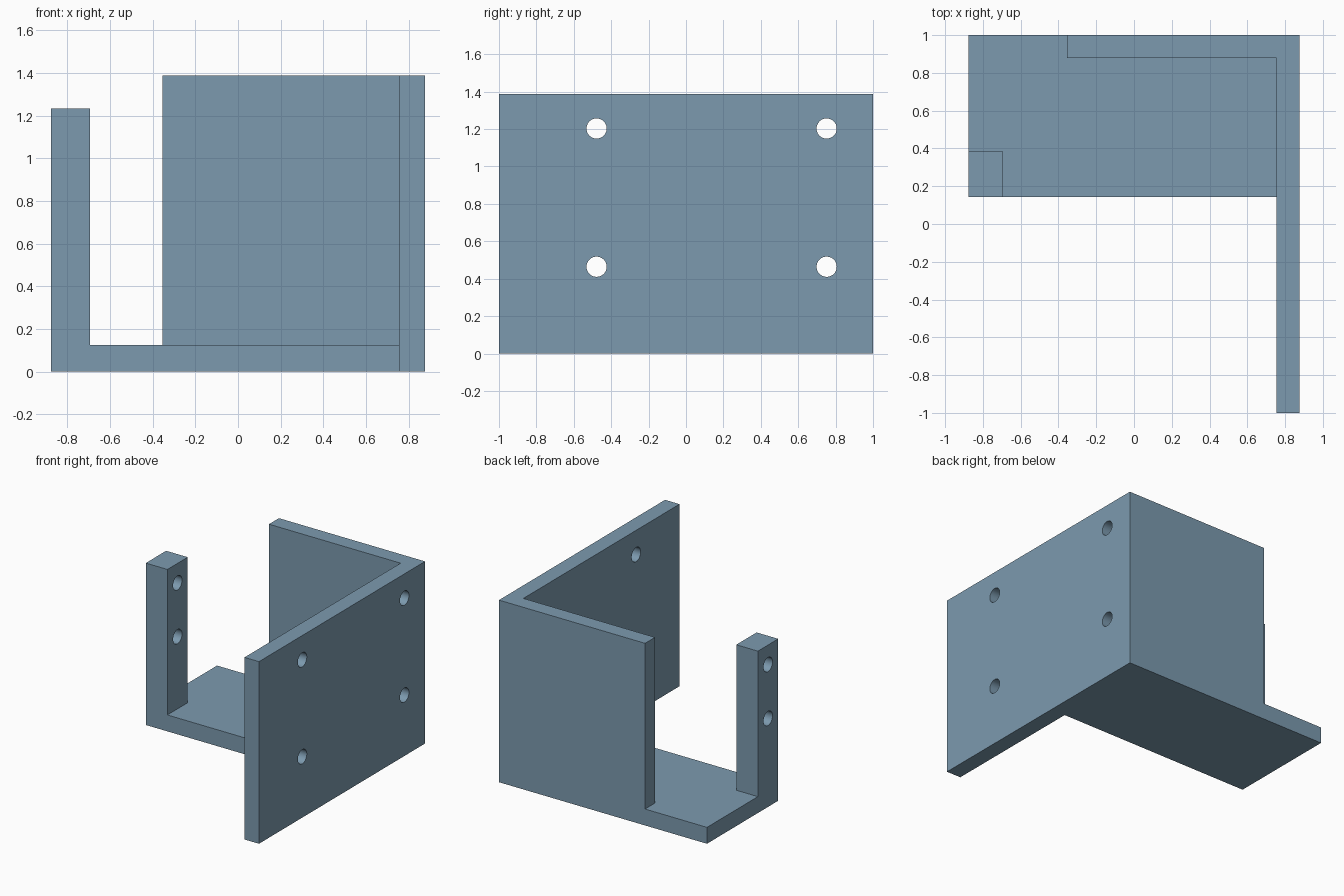
import bpy, bmesh, math
from mathutils import Matrix

if "Cube" in bpy.data.objects:
    bpy.data.objects.remove(bpy.data.objects["Cube"])

steel = bpy.data.materials.new("steel_blue")
steel.diffuse_color = (0.202, 0.323, 0.428, 1)
steel.use_nodes = True
steel.node_tree.nodes["Principled BSDF"].inputs["Base Color"].default_value = steel.diffuse_color


def make_object(name, bm):
    mesh = bpy.data.meshes.new(name)
    bmesh.ops.recalc_face_normals(bm, faces=bm.faces)
    bm.to_mesh(mesh)
    bm.free()
    mesh.materials.append(steel)
    obj = bpy.data.objects.new(name, mesh)
    bpy.context.collection.objects.link(obj)
    return obj


def extrude_outline(name, points, z0, z1):
    bm = bmesh.new()
    face = bm.faces.new([bm.verts.new((x, y, z0)) for x, y in points])
    new = bmesh.ops.extrude_face_region(bm, geom=[face])["geom"]
    verts = [v for v in new if isinstance(v, bmesh.types.BMVert)]
    bmesh.ops.translate(bm, verts=verts, vec=(0, 0, z1 - z0))
    return make_object(name, bm)


def rect(x0, x1, y0, y1):
    return [(x0, y0), (x1, y0), (x1, y1), (x0, y1)]


def combine(target, other, operation):
    mod = target.modifiers.new(operation.lower(), 'BOOLEAN')
    mod.operation = operation
    mod.solver = 'EXACT'
    mod.object = other
    bpy.context.view_layer.objects.active = target
    bpy.ops.object.modifier_apply(modifier=mod.name)
    bpy.data.objects.remove(other)


def drill(target, x, y, z, depth, radius=0.054):
    bm = bmesh.new()
    bmesh.ops.create_cone(bm, cap_ends=True, segments=40, radius1=radius,
                          radius2=radius, depth=depth,
                          matrix=Matrix.Translation((x, y, z))
                          @ Matrix.Rotation(math.pi / 2, 4, 'Y'))
    cutter = make_object("drill_cutter", bm)
    cutter.hide_render = True
    combine(target, cutter, 'DIFFERENCE')


# L-shaped upright walls: long side plate and back plate
bracket = extrude_outline("mounting_bracket", [
    (0.877, -1), (0.877, 1), (-0.355, 1), (-0.355, 0.88),
    (0.755, 0.88), (0.755, -1)], 0, 1.388)

# Floor shelf and corner post
combine(bracket, extrude_outline("floor_shelf", rect(-0.877, 0.877, 0.142, 1), 0, 0.125), 'UNION')
combine(bracket, extrude_outline("corner_post", rect(-0.877, -0.695, 0.142, 0.387), 0, 1.234), 'UNION')

# Screw holes in the side plate
for y in (-0.478, 0.752):
    for z in (0.464, 1.203):
        drill(bracket, 0.816, y, z, 0.3)

# Screw holes in the post
for z in (0.675, 1.085):
    drill(bracket, -0.786, 0.2645, z, 0.4)

# Merge coplanar faces, then keep hole walls smooth
bm = bmesh.new()
bm.from_mesh(bracket.data)
bmesh.ops.dissolve_limit(bm, angle_limit=0.01, verts=bm.verts, edges=bm.edges)
bm.to_mesh(bracket.data)
bm.free()
bpy.ops.object.select_all(action='DESELECT')
bracket.select_set(True)
bpy.context.view_layer.objects.active = bracket
bpy.ops.object.shade_smooth_by_angle(angle=math.radians(30))
